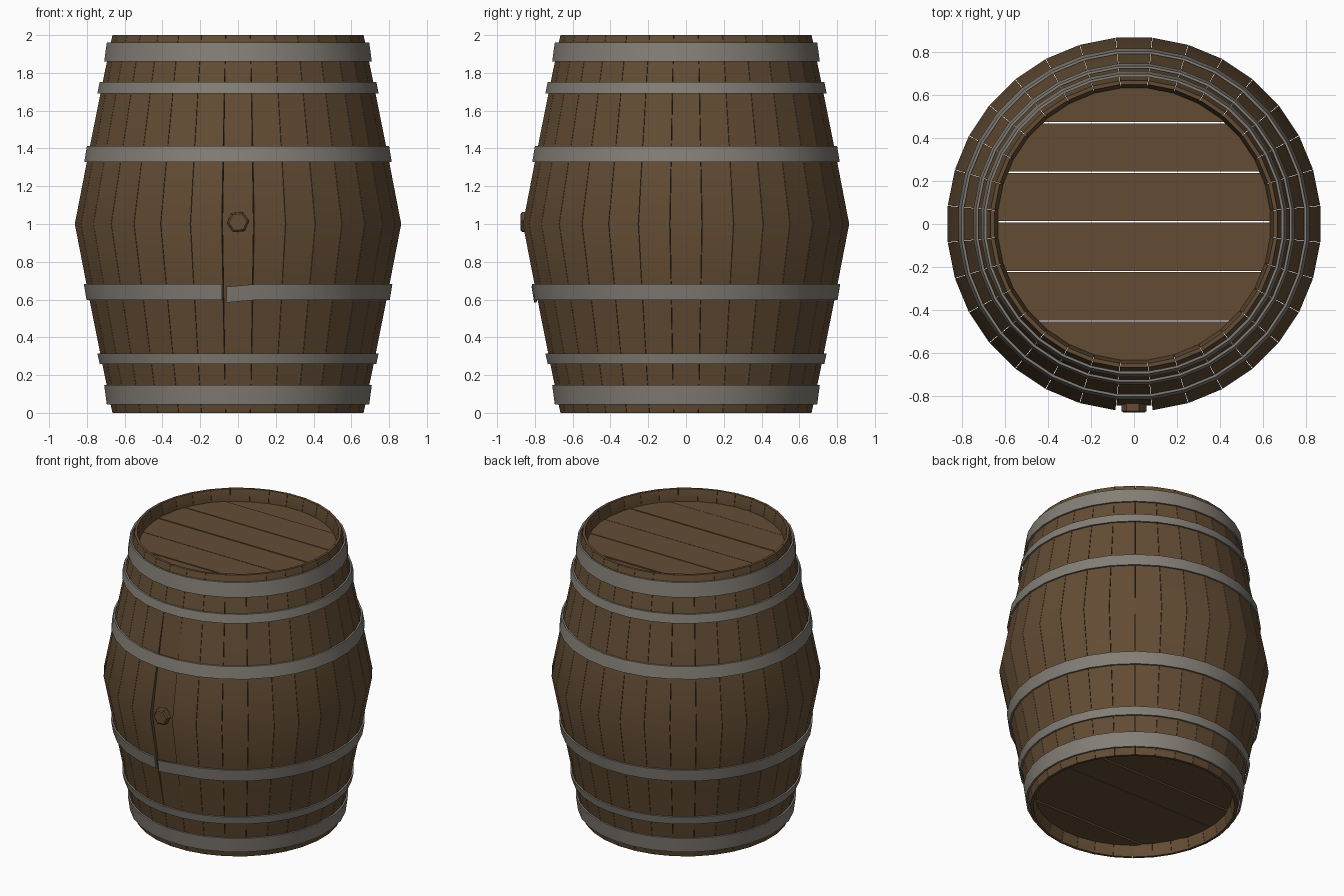
import bpy, bmesh, math, random

if "Cube" in bpy.data.objects:
    bpy.data.objects.remove(bpy.data.objects["Cube"])
random.seed(3)
N = 32                      # staves around the barrel
STEP = 2 * math.pi / N


def material(name, rgb):
    m = bpy.data.materials.new(name)
    m.diffuse_color = (*rgb, 1)
    m.use_nodes = True
    m.node_tree.nodes["Principled BSDF"].inputs["Base Color"].default_value = m.diffuse_color
    return m


WOOD = material("brown wood", (0.125, 0.073, 0.034))
IRON = material("grey iron", (0.23, 0.21, 0.18))


def finish(name, bm, mat, smooth=None):
    bmesh.ops.recalc_face_normals(bm, faces=bm.faces)
    me = bpy.data.meshes.new(name)
    bm.to_mesh(me)
    bm.free()
    me.materials.append(mat)
    if smooth:
        me.shade_smooth()
        me.set_sharp_from_angle(angle=math.radians(smooth))
    ob = bpy.data.objects.new(name, me)
    bpy.context.collection.objects.link(ob)
    return ob


def polar(r, a, z):
    return (r * math.cos(a), r * math.sin(a), z)


def loft(bm, rings, closed):
    """Skin a list of equal closed sections; cap the ends unless closed."""
    vs = [[bm.verts.new(p) for p in ring] for ring in rings]
    k = len(vs[0])
    pairs = list(zip(vs, vs[1:])) + ([(vs[-1], vs[0])] if closed else [])
    for a, b in pairs:
        for i in range(k):
            j = (i + 1) % k
            bm.faces.new((a[i], a[j], b[j], b[i]))
    if not closed:
        bm.faces.new(vs[0])
        bm.faces.new(vs[-1])


# stave profile, lower half: height, outer radius, inner radius
half = [(0, .668, .650), (.09, .687, .632), (.30, .730, .675),
        (.64, .798, .745), (1.0, .868, .815)]
profile = half + [(2 - z, ro, ri) for z, ro, ri in half[-2::-1]]

# staves, the front one with the bung hole sits slightly deeper
bm = bmesh.new()
for i in range(N):
    mid = -math.pi / 2 + i * STEP
    a0, a1 = mid - STEP / 2 + .0015, mid + STEP / 2 - .0015
    rings = []
    for z, ro, ri in profile:
        if i == 0:
            ro -= .022 * max(0, 1 - abs(z - 1) / .7)
        rings.append([polar(ro, a0, z), polar(ro, a1, z),
                      polar(ri, a1, z), polar(ri, a0, z)])
    loft(bm, rings, False)
finish("staves", bm, WOOD, 35)


# lids made of six planks with thin gaps
def lid(name, z0, z1):
    bm = bmesh.new()
    R, gap = .648, .003
    cuts = [-R + .002, -.45, -.22, .01, .24, .47, R - .002]
    for y0, y1 in zip(cuts, cuts[1:]):
        ys = [y0 + gap + (y1 - y0 - 2 * gap) * t / 6 for t in range(7)]
        right = [(math.sqrt(max(R * R - y * y, 0)), y) for y in ys]
        outline = right + [(-x, y) for x, y in reversed(right)]
        dz = random.uniform(-.004, .004)
        loft(bm, [[(x, y, z + dz) for x, y in outline] for z in (z0, z1)], False)
    finish(name, bm, WOOD)


lid("top_lid", 1.885, 1.92)
lid("bottom_lid", .08, .115)


# iron hoops: bottom height, top height, bottom radius, top radius
def hoop(name, z0, z1, r0, r1, split=False):
    t = .012
    start = -math.pi / 2 - (.075 if split else STEP / 2)
    span = 2 * math.pi - (.03 if split else 0)
    rings = []
    for i in range(N + (1 if split else 0)):
        a = start + span * i / N
        d = -.014 if split and i == 0 else 0     # bent loose end
        rings.append([polar(r0, a, z0 + d), polar(r1, a, z1 + d),
                      polar(r1 - t, a, z1 + d), polar(r0 - t, a, z0 + d)])
    bm = bmesh.new()
    loft(bm, rings, not split)
    finish(name, bm, IRON, 35)


hoop("top_rim_hoop", 1.86, 1.96, .712, .698)
hoop("upper_thin_hoop", 1.692, 1.752, .748, .736)
hoop("upper_belly_hoop", 1.328, 1.412, .818, .804)
hoop("lower_belly_hoop", .598, .682, .806, .820, True)
hoop("lower_thin_hoop", .26, .315, .736, .748)
hoop("bottom_rim_hoop", .045, .148, .698, .712)

# bung plug on the front
bm = bmesh.new()
rings = []
for y, r in ((-.80, .06), (-.868, .058), (-.875, .048)):
    rings.append([(r * math.cos(math.tau * k / 6 + .1), y,
                   1.01 + r * math.sin(math.tau * k / 6 + .1)) for k in range(6)])
loft(bm, rings, False)
finish("bung", bm, WOOD)
